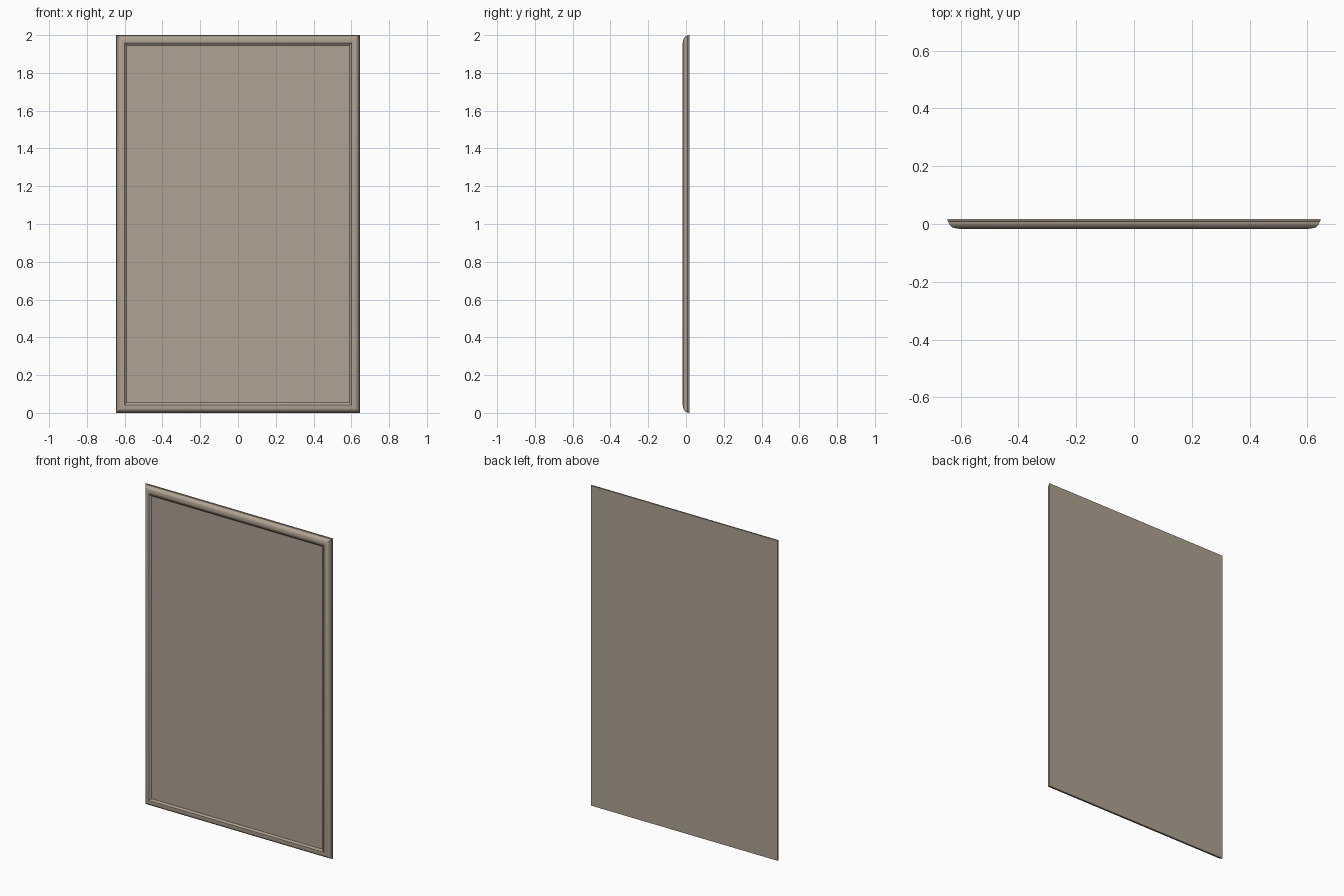
import bpy, bmesh, math

if "Cube" in bpy.data.objects:
    bpy.data.objects.remove(bpy.data.objects["Cube"])

HALF_W, HEIGHT = 0.645, 2.0


def ring(bm, inset, y):
    w = HALF_W - inset
    return [bm.verts.new(p) for p in ((-w, y, inset), (w, y, inset),
                                      (w, y, HEIGHT - inset), (-w, y, HEIGHT - inset))]


def finish(bm, name, color):
    bmesh.ops.recalc_face_normals(bm, faces=bm.faces)
    mesh = bpy.data.meshes.new(name)
    bm.to_mesh(mesh)
    bm.free()
    obj = bpy.data.objects.new(name, mesh)
    bpy.context.collection.objects.link(obj)
    mat = bpy.data.materials.new(name + "_finish")
    mat.diffuse_color = color
    mat.use_nodes = True
    mat.node_tree.nodes["Principled BSDF"].inputs["Base Color"].default_value = mat.diffuse_color
    mesh.materials.append(mat)
    bpy.context.view_layer.objects.active = obj
    bpy.ops.object.select_all(action='DESELECT')
    obj.select_set(True)
    bpy.ops.object.shade_smooth_by_angle(angle=math.radians(30))
    return obj


# Moulded frame section as (inset from outer edge, y), swept with mitred corners
section = [(0.0, 0.018), (0.0, 0.010)]
for i in range(9):
    a = math.radians(90 * i / 8)
    section.append((0.003 + 0.027 * (1 - math.cos(a)), 0.009 - 0.024 * math.sin(a)))
section += [(0.039, -0.015), (0.040, -0.018), (0.043, -0.018), (0.054, -0.010)]

# One closed board: moulded border, recessed front panel and flat back
bm = bmesh.new()
rings = [ring(bm, *p) for p in section]
for a, b in zip(rings, rings[1:]):
    for i in range(4):
        j = (i + 1) % 4
        bm.faces.new((a[i], a[j], b[j], b[i]))
bm.faces.new(rings[0])
bm.faces.new(rings[-1])
finish(bm, "framed_panel", (0.43, 0.36, 0.29, 1))
